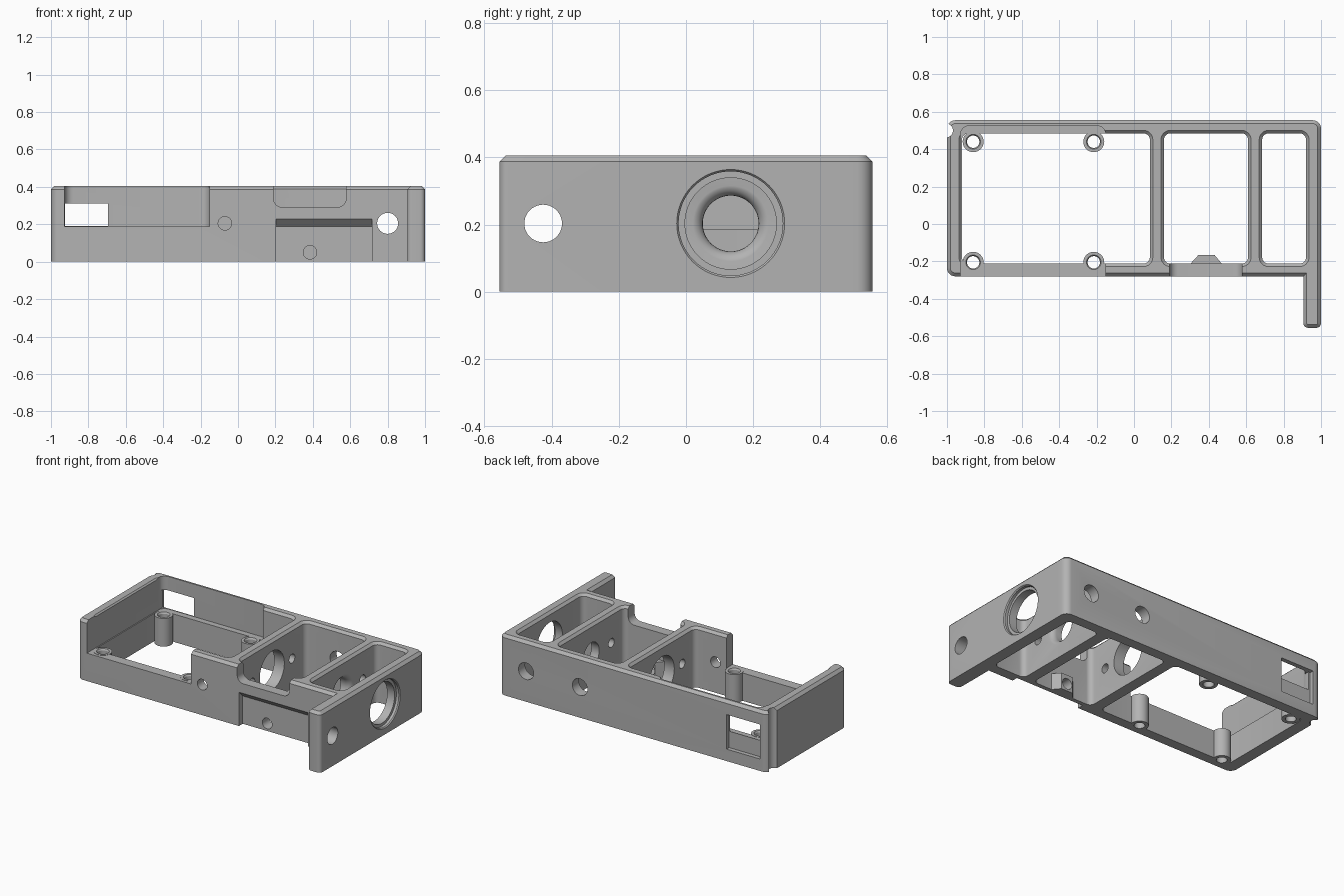
import bpy, bmesh, math
from mathutils import Vector

cube = bpy.data.objects.get("Cube")
if cube:
    bpy.data.objects.remove(cube)

grey = bpy.data.materials.new("satin_grey")
grey.use_nodes = True
GREY = (0.45, 0.45, 0.45, 1)
grey.diffuse_color = GREY
grey.node_tree.nodes["Principled BSDF"].inputs["Base Color"].default_value = GREY


def loft(name, rings):
    """Closed solid through rings with equal point counts."""
    bm = bmesh.new()
    loops = [[bm.verts.new(p) for p in ring] for ring in rings]
    n = len(loops[0])
    for a, b in zip(loops, loops[1:]):
        for i in range(n):
            j = (i + 1) % n
            bm.faces.new((a[i], a[j], b[j], b[i]))
    bm.faces.new(loops[0][::-1])
    bm.faces.new(loops[-1])
    bmesh.ops.recalc_face_normals(bm, faces=bm.faces)
    mesh = bpy.data.meshes.new(name)
    bm.to_mesh(mesh)
    bm.free()
    mesh.materials.append(grey)
    obj = bpy.data.objects.new(name, mesh)
    bpy.context.collection.objects.link(obj)
    return obj


def rounded(x0, x1, y0, y1, r, z, grow=0):
    """Rounded rectangle ring at height z."""
    x0, x1, y0, y1, r = x0 - grow, x1 + grow, y0 - grow, y1 + grow, r + grow
    corners = [(x1 - r, y1 - r), (x0 + r, y1 - r), (x0 + r, y0 + r), (x1 - r, y0 + r)]
    ring = []
    for k, (cx, cy) in enumerate(corners):
        for s in range(7):
            a = math.pi / 2 * (k + s / 6)
            ring.append(Vector((cx + r * math.cos(a), cy + r * math.sin(a), z)))
    return ring


def block(name, x0, x1, y0, y1, r, levels):
    return loft(name, [rounded(x0, x1, y0, y1, r, z, g) for z, g in levels])


def box(name, x0, x1, y0, y1, z0, z1):
    return loft(name, [[(x0, y0, z), (x1, y0, z), (x1, y1, z), (x0, y1, z)] for z in (z0, z1)])


def round_part(name, axis, u, v, profile, n=40):
    """Turned solid along an axis; profile holds (position, radius)."""
    rings = []
    for t, r in profile:
        ring = []
        for i in range(n):
            a = math.tau * i / n
            p, q = u + r * math.cos(a), v + r * math.sin(a)
            ring.append({"x": (t, p, q), "y": (p, t, q), "z": (p, q, t)}[axis])
        rings.append(ring)
    return loft(name, rings)


def combine(target, tool, operation):
    mod = target.modifiers.new("join", "BOOLEAN")
    mod.operation = operation
    mod.solver = "EXACT"
    mod.object = tool
    bpy.context.view_layer.objects.active = target
    bpy.ops.object.modifier_apply(modifier=mod.name)
    bpy.data.objects.remove(tool)


def cut(tool):
    combine(housing, tool, "DIFFERENCE")


def add(tool):
    combine(housing, tool, "UNION")


# Outer block and projecting end flange, both with chamfered tops
H = 0.405
TOP = [(0, 0), (H - 0.018, 0), (H, -0.018)]
housing = block("housing", -1, 1, -0.28, 0.555, 0.045, TOP)
add(block("flange", 0.905, 1, -0.555, 0.5, 0.025, TOP))

# Three open bays with chamfered rims
RIM = [(-0.1, 0), (H - 0.016, 0), (H + 0.004, 0.02)]
for x0, x1 in [(-0.92, 0.085), (0.16, 0.61), (0.685, 0.92)]:
    cut(block("bay", x0, x1, -0.212, 0.485, 0.035, RIM))

# Upper recess, open to the front
LEDGE = 0.187
cut(block("upper_recess", -0.927, -0.152, -0.6, 0.525, 0.045, [(LEDGE, 0), (0.6, 0)]))

# Screw standoffs
for x in (-0.86, -0.215):
    for y in (-0.205, 0.44):
        add(round_part("standoff", "z", x, y, [(0, 0.056), (LEDGE + 0.002, 0.056)]))
        cut(round_part("screw_hole", "z", x, y,
                       [(-0.1, 0.033), (LEDGE - 0.008, 0.033), (LEDGE + 0.012, 0.045)]))

# Rear window, its outer recess and the corner groove
cut(box("rear_window", -0.925, -0.695, 0.45, 0.7, 0.19, 0.312))
cut(box("window_recess", -0.94, -0.69, 0.527, 0.7, 0.08, 0.312))
cut(round_part("corner_groove", "z", -1.005, 0.5, [(-0.1, 0.037), (0.6, 0.037)]))

# Front notch with rounded lower corners
ring = rounded(0.19, 0.578, 0.292, 0.7, 0.045, 0)
cut(loft("front_notch", [[(p.x, y, p.y) for p in ring] for y in (-0.4, -0.15)]))

# Front seat with sloped top, and the screw pad behind it
seat = [(-0.4, -0.1), (-0.24, -0.1), (-0.24, 0.187), (-0.28, 0.227), (-0.4, 0.227)]
cut(loft("front_seat", [[(x, y, z) for y, z in seat] for x in (0.203, 0.717)]))
pad = [(0.29, -0.225), (0.48, -0.225), (0.43, -0.165), (0.345, -0.165)]
add(loft("screw_pad", [[(x, y, z) for x, y in pad] for z in (0, 0.11)]))

# Holes through front and rear walls
cut(round_part("front_screw", "y", -0.07, 0.205, [(-0.4, 0.036), (-0.1, 0.036)]))
cut(round_part("pad_screw", "y", 0.385, 0.05, [(-0.4, 0.036), (-0.1, 0.036)]))
cut(round_part("long_hole", "y", 0.8, 0.205, [(-0.4, 0.056), (0.7, 0.056)]))
cut(round_part("rear_hole", "y", 0.4, 0.205, [(0.4, 0.056), (0.7, 0.056)]))

# Cross holes: flange, end wall port, dividers
cut(round_part("flange_hole", "x", -0.425, 0.203, [(0.8, 0.056), (1.1, 0.056)]))
cut(round_part("end_port", "x", 0.133, 0.203,
               [(0.85, 0.136), (0.975, 0.136), (0.975, 0.155), (0.993, 0.155),
                (1.003, 0.163), (1.1, 0.163)], 64))
flare = [(0.55, 0.083), (0.65, 0.083)]
flare += [(0.65 + 0.036 * math.sin(a), 0.119 - 0.036 * math.cos(a))
          for a in (0.3, 0.6, 0.9, 1.2, 1.5)]
cut(round_part("flared_port", "x", 0.133, 0.203, flare, 64))
cut(round_part("inner_port", "x", 0.133, 0.203, [(0.05, 0.13), (0.2, 0.13)], 64))
for y in (-0.08, 0.345):
    cut(round_part("rod_hole", "x", y, 0.203, [(0.05, 0.03), (0.7, 0.03)]))

# Smooth rounds, crisp edges
bpy.ops.object.select_all(action="DESELECT")
housing.select_set(True)
bpy.context.view_layer.objects.active = housing
bpy.ops.object.shade_smooth_by_angle(angle=math.radians(30))
